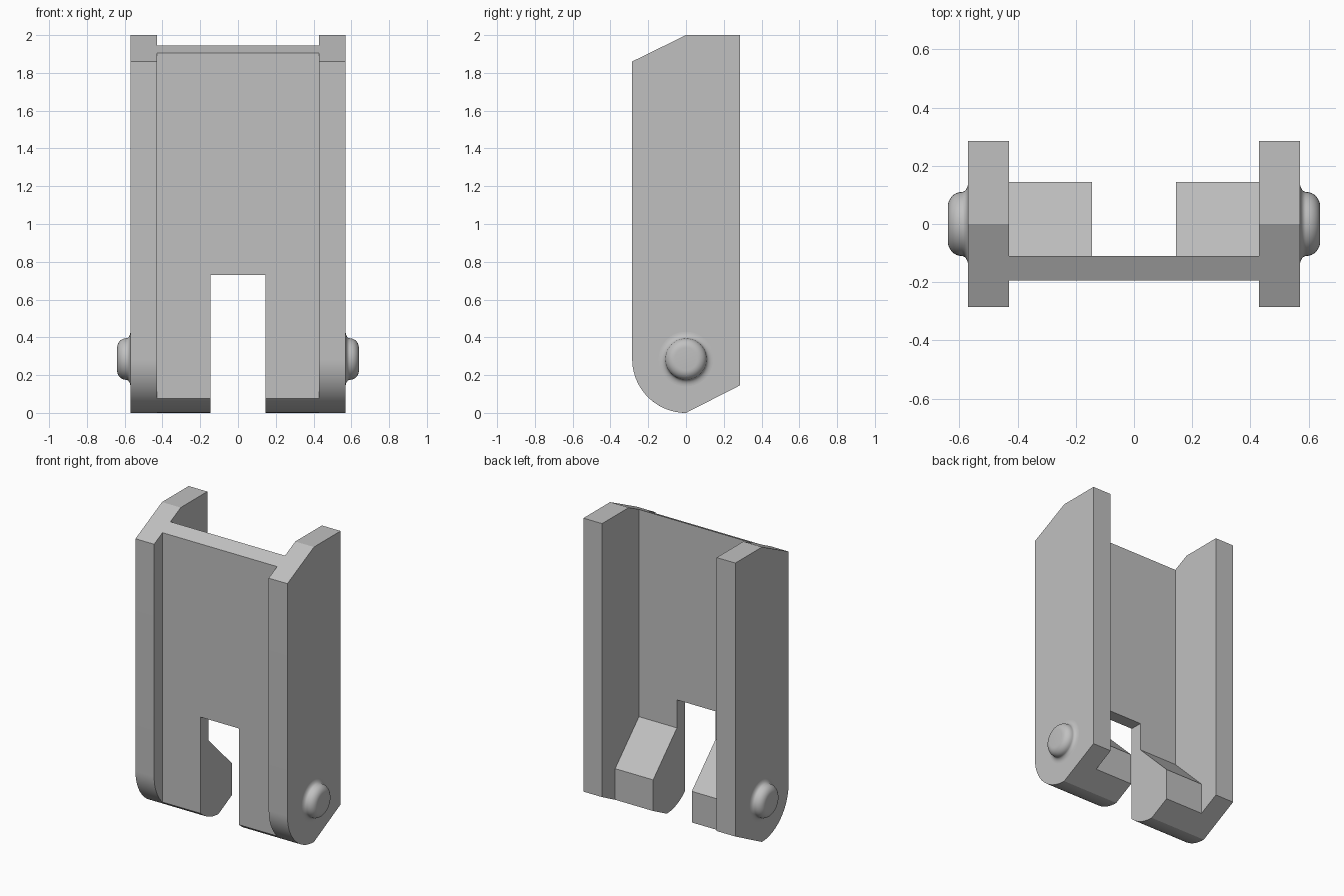
import bpy
import bmesh
from math import sin, cos, pi, asin, radians
from mathutils import Matrix

default = bpy.data.objects.get("Cube")
if default:
    bpy.data.objects.remove(default, do_unlink=True)

R = 0.285        # half depth, also the radius of the rounded foot
INNER = 0.43     # inner face of the side plates
OUTER = 0.57     # outer face of the side plates
SLOT = 0.145     # half width of the slot, also the hinge block's back
FRONT, BACK = -0.195, -0.11   # faces of the web panel

grey = bpy.data.materials.new("plain grey")
grey.use_nodes = True
grey.diffuse_color = (0.53, 0.53, 0.53, 1)
grey.node_tree.nodes["Principled BSDF"].inputs["Base Color"].default_value = grey.diffuse_color


def finish(name, bm):
    bmesh.ops.recalc_face_normals(bm, faces=bm.faces)
    mesh = bpy.data.meshes.new(name)
    bm.to_mesh(mesh)
    bm.free()
    mesh.materials.append(grey)
    obj = bpy.data.objects.new(name, mesh)
    bpy.context.collection.objects.link(obj)
    return obj


def activate(obj):
    bpy.ops.object.select_all(action='DESELECT')
    obj.select_set(True)
    bpy.context.view_layer.objects.active = obj


def smooth(obj, angle=25):
    activate(obj)
    bpy.ops.object.shade_smooth_by_angle(angle=radians(angle))


def extrude_x(name, profile, x0, x1):
    """Extrude a (y, z) outline along x."""
    bm = bmesh.new()
    face = bm.faces.new([bm.verts.new((x0, y, z)) for y, z in profile])
    new = bmesh.ops.extrude_face_region(bm, geom=[face])["geom"]
    verts = [v for v in new if isinstance(v, bmesh.types.BMVert)]
    bmesh.ops.translate(bm, verts=verts, vec=(x1 - x0, 0, 0))
    return finish(name, bm)


def foot_arc(y_start, steps=20):
    """Rounded foot from y_start to the lowest point."""
    a0 = asin(y_start / R)
    angles = [a0 * (1 - i / steps) for i in range(steps + 1)]
    return [(R * sin(a), R - R * cos(a)) for a in angles]


def top_z(y):
    return 2 + y * 0.49


def foot_z(y):
    return y * 0.51


# Web panel with the hinge blocks behind its foot
web = extrude_x("web_panel_and_hinge_blocks", foot_arc(FRONT) + [
    (SLOT, foot_z(SLOT)), (SLOT, R), (BACK, R + SLOT - BACK),
    (BACK, top_z(BACK)), (FRONT, top_z(FRONT))], -INNER, INNER)

# Slot through the foot
cutter = extrude_x("slot_cutter", [(-1, -1), (1, -1), (1, 0.73), (-1, 0.73)], -SLOT, SLOT)
cutter.hide_render = True
activate(web)
mod = web.modifiers.new("slot", 'BOOLEAN')
mod.operation = 'DIFFERENCE'
mod.solver = 'EXACT'
mod.object = cutter
bpy.ops.object.modifier_apply(modifier=mod.name)
bpy.data.objects.remove(cutter, do_unlink=True)
smooth(web)

# Side plates and domed pin heads
plate = foot_arc(-R) + [(R, foot_z(R)), (R, 2), (0, 2), (-R, top_z(-R))]
steps = 8
quarter = [i / steps * pi / 2 for i in range(steps + 1)]
fillet = [(0.592 - 0.022 * cos(a), 0.145 - 0.035 * sin(a)) for a in quarter]
dome = [(0.592 + 0.048 * sin(a), 0.06 + 0.05 * cos(a)) for a in quarter]
pin = fillet + dome[1:] + [(0.64, 0)]

for side, s in (("left", 1), ("right", -1)):
    smooth(extrude_x(side + "_side_plate", plate, s * INNER, s * OUTER))

    bm = bmesh.new()
    verts = [bm.verts.new((s * x, r, R)) for x, r in pin]
    edges = [bm.edges.new(pair) for pair in zip(verts, verts[1:])]
    bmesh.ops.spin(bm, geom=verts + edges, cent=(0, 0, R), axis=(1, 0, 0),
                   angle=2 * pi, steps=40, use_duplicate=False)
    bmesh.ops.remove_doubles(bm, verts=bm.verts, dist=0.0001)
    head = finish(side + "_pin_head", bm)
    # Close winding may flip on an open shell, so point the cap outwards
    cap = max(head.data.polygons, key=lambda p: abs(p.center.x))
    if cap.normal.x * s < 0:
        head.data.flip_normals()
    smooth(head, 40)
